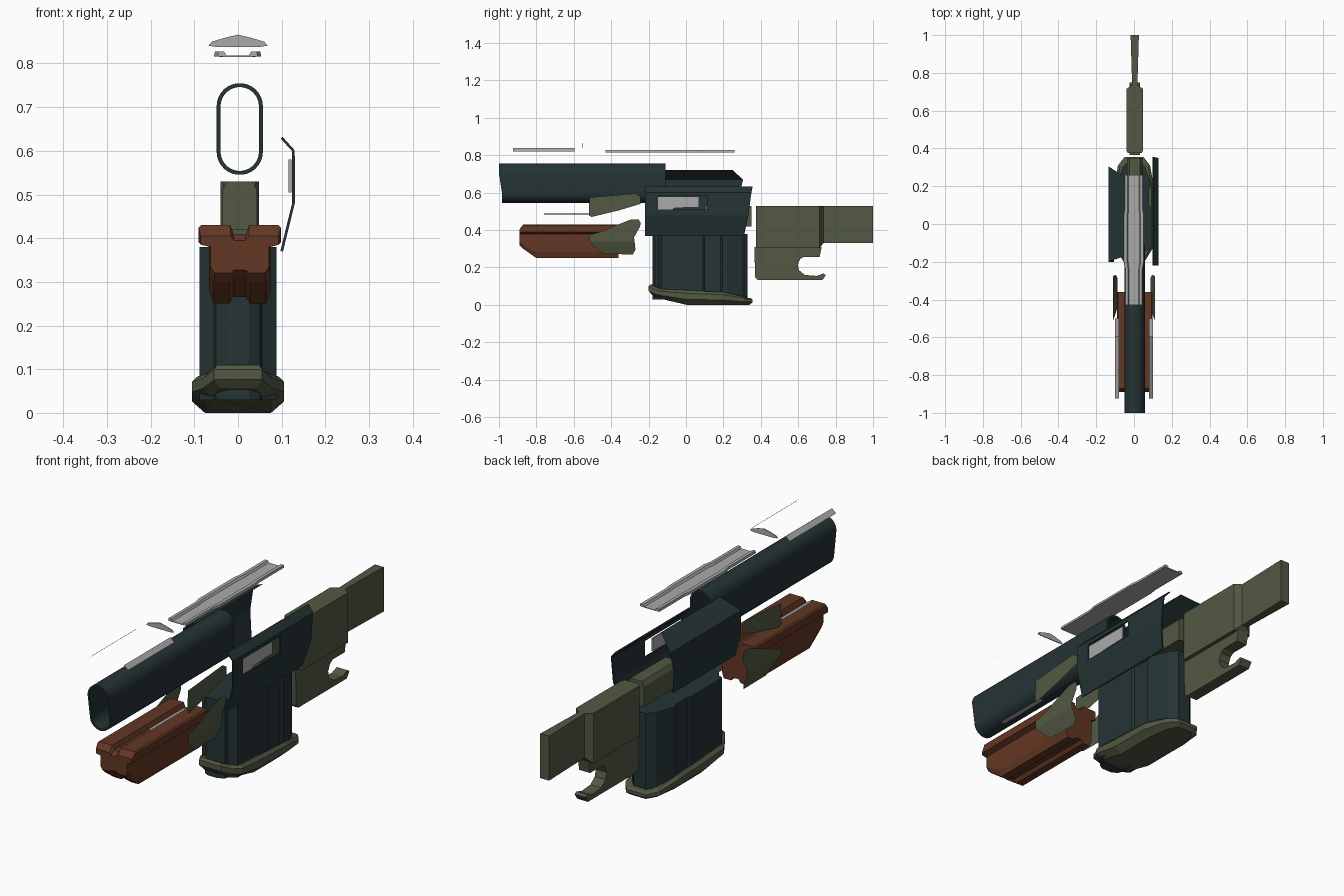
import bpy, bmesh, math

if "Cube" in bpy.data.objects:
    bpy.data.objects.remove(bpy.data.objects["Cube"])

def colour(name, rgb):
    m = bpy.data.materials.new(name)
    m.diffuse_color = (*rgb, 1)
    m.use_nodes = True
    m.node_tree.nodes["Principled BSDF"].inputs["Base Color"].default_value = m.diffuse_color
    return m

TEAL = colour("dark_teal", (0.018, 0.033, 0.035))
OLIVE = colour("olive", (0.085, 0.098, 0.056))
BROWN = colour("brown", (0.125, 0.038, 0.017))
GREY = colour("light_grey", (0.40, 0.40, 0.40))
OFF = 0.004  # slight sideways offset of the central parts


def mesh(name, verts, faces, mat, thick=0, smooth=False):
    me = bpy.data.meshes.new(name)
    me.from_pydata(verts, [], faces)
    me.materials.append(mat)
    bm = bmesh.new()
    bm.from_mesh(me)
    bmesh.ops.recalc_face_normals(bm, faces=bm.faces)
    bm.to_mesh(me)
    bm.free()
    ob = bpy.data.objects.new(name, me)
    bpy.context.collection.objects.link(ob)
    if thick:
        mod = ob.modifiers.new("thickness", 'SOLIDIFY')
        mod.thickness = thick
        mod.offset = 0
    if smooth:
        bpy.ops.object.select_all(action='DESELECT')
        ob.select_set(True)
        bpy.context.view_layer.objects.active = ob
        bpy.ops.object.shade_smooth_by_angle(angle=math.radians(35))
    return ob


def loft(name, loops, mat, caps=True, ring=False, smooth=False):
    n, k = len(loops[0]), len(loops)
    verts = [p for lp in loops for p in lp]
    faces = []
    for j in range(k if ring else k - 1):
        a, b = j * n, (j + 1) % k * n
        faces += [(a + i, a + (i + 1) % n, b + (i + 1) % n, b + i) for i in range(n)]
    if caps and not ring:
        faces += [tuple(range(n)), tuple(range((k - 1) * n, k * n))]
    return mesh(name, verts, faces, mat, smooth=smooth)


def mirrored(half):
    return half + [(-x, b) for x, b in reversed(half)]


def interp(table, t):
    for (a, va), (b, vb) in zip(table, table[1:]):
        if t <= b:
            return va + (vb - va) * max(0, (t - a) / (b - a))
    return table[-1][1]


# Barrel shroud: open tube of stadium section, nose cut back at the bottom
def stadium(r, y, nose=False):
    pts = []
    for i in range(32):
        a = math.pi * (i + (0 if i < 16 else -1)) / 15
        z = 0.65 + (0.052 if i < 16 else -0.052) + r * math.sin(a)
        pts.append((OFF + r * math.cos(a), y + (0.016 if nose and z < 0.62 else 0), z))
    return pts

loft("barrel_shroud", [stadium(0.053, -1, True), stadium(0.053, -0.11),
                       stadium(0.044, -0.11), stadium(0.044, -1, True)],
     TEAL, ring=True, smooth=True)

# Right receiver panel with ejection window
rows = [(0.103, 0.63, 0.355), (0.13, 0.60, 0.35), (0.13, 0.583, 0.347),
        (0.13, 0.51, 0.338), (0.13, 0.48, 0.334), (0.103, 0.37, 0.31)]
verts = [(x - 0.003, y, z) for x, z, y1 in rows for y in (-0.22, -0.15, 0.115, y1)]
faces = [(r * 4 + c, r * 4 + c + 1, r * 4 + c + 5, r * 4 + c + 4)
         for r in range(5) for c in range(3) if (r, c) != (2, 1)]
mesh("right_receiver_panel", verts, faces, TEAL, thick=0.006)

# Left receiver panel, a folded sheet
rows = [(-0.05, 0.72, -0.17, 0.25), (-0.135, 0.67, -0.2, 0.305),
        (-0.135, 0.57, -0.2, 0.28), (-0.107, 0.46, -0.2, 0.25)]
verts = [(x, y, z) for x, z, y0, y1 in rows for y in (y0, y1)]
mesh("left_receiver_panel", verts,
     [(2 * r, 2 * r + 1, 2 * r + 3, 2 * r + 2) for r in range(3)], TEAL)

# Bolt plate behind the window
bolt = [(-0.15, 0.505), (-0.08, 0.505), (-0.06, 0.518), (0.07, 0.522), (0.07, 0.58), (-0.15, 0.58)]
mesh("bolt_plate", [(0.119, y, z) for y, z in bolt], [tuple(range(6))], GREY, thick=0.006)

# Receiver core
core = [(0.028, 0.53), (0.04, 0.51), (0.04, 0.42)]
loft("receiver_core", [[(OFF + x, y, z) for x, z in mirrored(core)] for y in (0.1, 0.35)], OLIVE)

# Magazine body with a shallow side recess
plan = [(0.025, -0.18), (0.05, -0.165), (0.055, -0.15), (0.088, -0.13), (0.088, 0.09),
        (0.08, 0.1), (0.08, 0.185), (0.088, 0.195), (0.088, 0.22), (0.06, 0.30), (0.03, 0.33)]
loft("magazine_body", [[(x, y, z) for x, y in mirrored(plan)] for z in (0.03, 0.38)], TEAL)

# Magazine base plate: chamfered slab, lower towards the rear
plan = [(0.055, -0.2), (0.08, -0.16), (0.105, -0.12), (0.105, 0), (0.105, 0.2),
        (0.085, 0.31), (0.05, 0.355)]
low = [(-0.2, 0.055), (-0.16, 0.035), (0, 0), (0.4, 0)]
high = [(-0.2, 0.11), (-0.15, 0.085), (0.2, 0.068), (0.355, 0.035)]
loops = []
for f, sx, sy in ((0, 0.72, 0.94), (0.38, 1, 1), (0.8, 1, 1), (1, 0.88, 0.97)):
    loops.append([(x * sx, 0.08 + (y - 0.08) * sy, interp(low, y) * (1 - f) + interp(high, y) * f)
                  for x, y in mirrored(plan)])
loft("magazine_base", loops, OLIVE)

# Foregrip with side wings and a centre groove
sec = [(0.014, 0.41), (0.022, 0.43), (0.088, 0.43), (0.094, 0.424), (0.094, 0.39), (0.07, 0.38),
       (0.07, 0.28), (0.06, 0.25), (0.024, 0.25), (0.014, 0.265)]
loops = []
for y, lo, hi, s in ((-0.89, 0.32, 0.405, 0.95), (-0.87, 0.30, 0.43, 1), (-0.80, 0.25, 0.43, 1),
                     (-0.36, 0.25, 0.43, 1)):
    loops.append([(OFF + x * s, y, 0.38 + (z - 0.38) * ((hi - 0.38) / 0.05 if z > 0.38
                                                      else (0.38 - lo) / 0.13))
                  for x, z in mirrored(sec)])
loft("foregrip", loops, BROWN)

# Stock: wide front block tapering into a thin tail
loops = []
for y, w, z0 in ((0.375, 0.036, 0.31), (0.39, 0.044, 0.305), (0.715, 0.044, 0.305),
                 (0.735, 0.014, 0.33), (1, 0.022, 0.33)):
    loops.append([(OFF + x, y, z) for x, z in ((-w, z0), (w, z0), (w, 0.53), (-w, 0.53))])
loft("stock", loops, OLIVE)

# Stock hook below the block
hook = [(0.365, 0.31), (0.37, 0.147), (0.385, 0.133), (0.73, 0.133), (0.748, 0.16), (0.735, 0.168),
        (0.70, 0.155), (0.635, 0.16), (0.605, 0.185), (0.597, 0.215), (0.61, 0.245), (0.63, 0.257),
        (0.715, 0.257), (0.725, 0.31)]
loft("stock_hook", [[(OFF + x, y, z) for y, z in hook] for x in (-0.027, 0.027)], OLIVE)

# Paired thin sheets on both sides
guard_up = [(-0.516, 0.575), (-0.4, 0.585), (-0.27, 0.596), (-0.243, 0.58), (-0.243, 0.54),
            (-0.36, 0.505), (-0.505, 0.47), (-0.52, 0.48)]
guard_mid = [(-0.515, 0.34), (-0.515, 0.377), (-0.46, 0.39), (-0.3, 0.455), (-0.255, 0.458),
             (-0.243, 0.44), (-0.245, 0.42), (-0.278, 0.36), (-0.275, 0.34)]
guard_low = [(-0.275, 0.34), (-0.27, 0.295), (-0.285, 0.27), (-0.44, 0.272), (-0.46, 0.285), (-0.515, 0.34)]
for side, s in (("right", 1), ("left", -1)):
    mesh(side + "_upper_guard", [(s * 0.112, y, z) for y, z in guard_up], [tuple(range(8))], OLIVE)
    verts = [(s * 0.112, y, z) for y, z in guard_mid]
    verts += [(s * (0.112 - (0.34 - z) * 0.35), y, z) for y, z in guard_low]
    mesh(side + "_lower_guard", verts, [tuple(range(9)), tuple(range(9, 15))], OLIVE)
    mesh(side + "_upper_vent", [(s * 0.08, -0.925, 0.838), (s * 0.08, -0.595, 0.838),
                                (s * 0.1, -0.595, 0.82), (s * 0.1, -0.925, 0.82)], [(0, 1, 2, 3)], GREY)
    mesh(side + "_lower_vent", [(s * 0.08, -0.76, 0.484), (s * 0.08, -0.5, 0.484),
                                (s * 0.1, -0.5, 0.488), (s * 0.1, -0.76, 0.488)], [(0, 1, 2, 3)], GREY)

# Top rail: shallow channel with changing width
sec = [(0.03, 0.818), (0.036, 0.827), (0.052, 0.827), (0.054, 0.816), (0.03, 0.815)]
loops = [[(x * w - 0.001, y, z) for x, z in mirrored(sec)]
         for y, w in ((-0.43, 0.85), (-0.24, 0.85), (-0.2, 1), (0.05, 1), (0.08, 0.9), (0.26, 0.9))]
loft("top_rail", loops, GREY)

# Front arch plate
arch = [(0.0, 0.866), (0.03, 0.859), (0.06, 0.85), (0.068, 0.841), (0.05, 0.838)]
mesh("front_arch", [(x, -0.555, z) for x, z in arch + [(-x, z) for x, z in reversed(arch[1:])]],
     [tuple(range(9))], GREY, thick=0.004)
